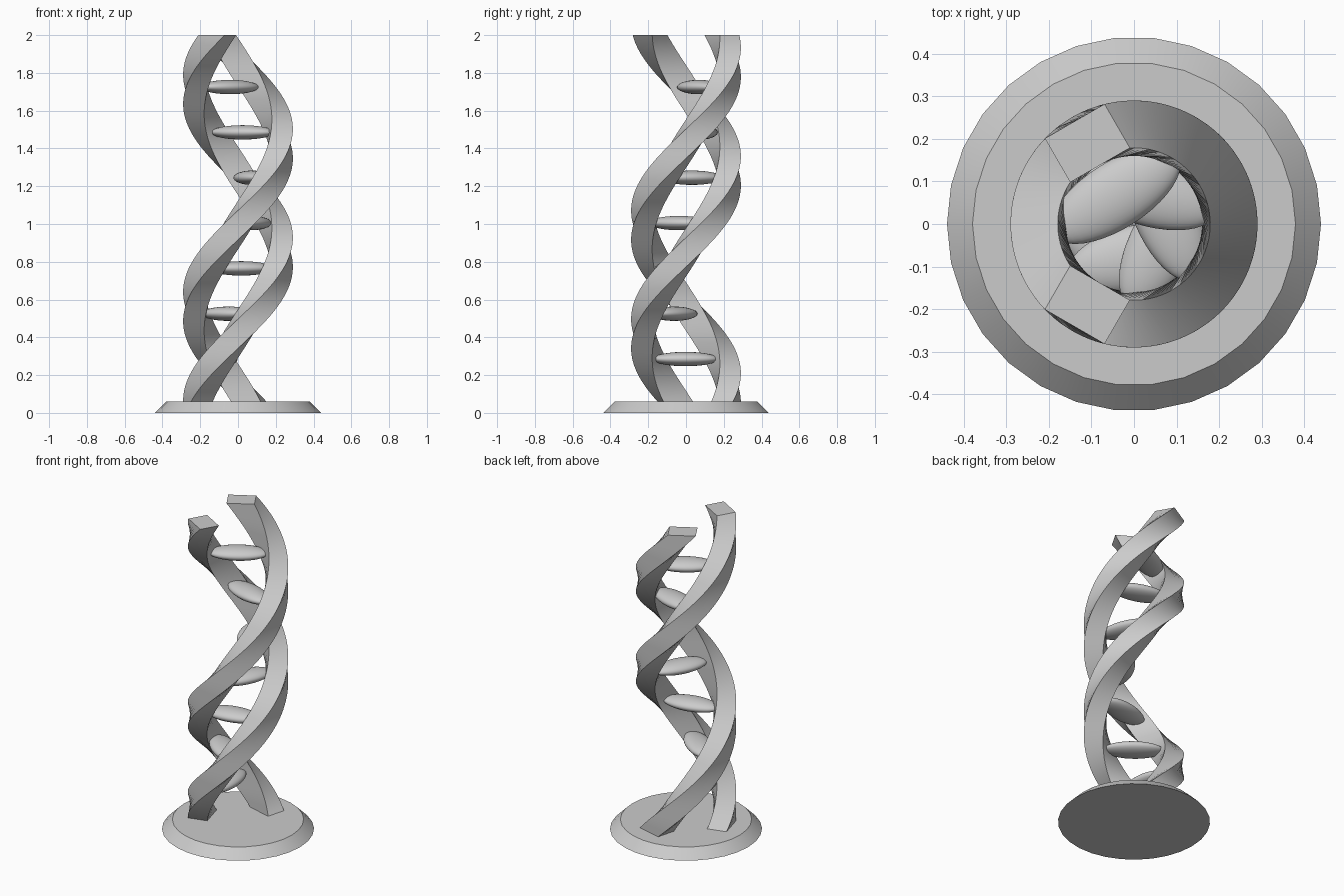
import bpy, bmesh, math
from mathutils import Matrix, Vector

cube = bpy.data.objects.get("Cube")
if cube:
    bpy.data.objects.remove(cube, do_unlink=True)

grey = bpy.data.materials.new("light_grey")
grey.use_nodes = True
grey.diffuse_color = (0.6, 0.6, 0.6, 1)
grey.node_tree.nodes["Principled BSDF"].inputs["Base Color"].default_value = (0.6, 0.6, 0.6, 1)

BASE_TOP, TOP = 0.06, 2.0
START = math.radians(75)        # first strand's angle where it leaves the base
TWIST = math.radians(405)       # turn from base to top
SPREAD = math.radians(120)      # angle between the two strands


def strand_angle(z):
    return START + TWIST * (z - BASE_TOP) / (TOP - BASE_TOP)


def finish(name, bm):
    bmesh.ops.recalc_face_normals(bm, faces=bm.faces)
    mesh = bpy.data.meshes.new(name)
    bm.to_mesh(mesh)
    bm.free()
    mesh.materials.append(grey)
    obj = bpy.data.objects.new(name, mesh)
    bpy.context.collection.objects.link(obj)
    bpy.ops.object.select_all(action="DESELECT")
    obj.select_set(True)
    bpy.context.view_layer.objects.active = obj
    bpy.ops.object.shade_smooth_by_angle(angle=math.radians(30))
    return obj


# Round base with a sloped rim
bm = bmesh.new()
place = Matrix.Translation((0, 0, BASE_TOP / 2)) @ Matrix.Rotation(math.pi / 2, 4, "Z")
bmesh.ops.create_cone(bm, cap_ends=True, segments=30, radius1=0.44, radius2=0.38,
                      depth=BASE_TOP, matrix=place)
finish("base", bm)


# Square-edged strands: a flat rectangle raised and turned step by step
def strand(name, offset, steps=110):
    section = [(0.16, -0.081), (0.279, -0.081), (0.279, 0.081), (0.16, 0.081)]
    bm = bmesh.new()
    rings = []
    for i in range(steps + 1):
        z = BASE_TOP + (TOP - BASE_TOP) * i / steps
        turn = Matrix.Rotation(strand_angle(z) + offset, 3, "Z")
        rings.append([bm.verts.new(turn @ Vector((x, y, z))) for x, y in section])
    for low, high in zip(rings, rings[1:]):
        for k in range(4):
            n = (k + 1) % 4
            bm.faces.new((low[k], low[n], high[n], high[k]))
    bm.faces.new(rings[0])
    bm.faces.new(rings[-1])
    finish(name, bm)


strand("first_strand", 0)
strand("second_strand", SPREAD)

# Flattened oval rungs bridging the strands
for i in range(7):
    z = 0.285 + 0.24 * i
    bm = bmesh.new()
    place = (Matrix.Rotation(strand_angle(z) + SPREAD / 2, 4, "Z")
             @ Matrix.Translation((0.08, 0, z))
             @ Matrix.Diagonal((0.078, 0.174, 0.038, 1))
             @ Matrix.Rotation(math.pi / 2, 4, "X"))
    bmesh.ops.create_uvsphere(bm, u_segments=32, v_segments=20, radius=1, matrix=place)
    finish(f"rung_{i + 1}", bm)
